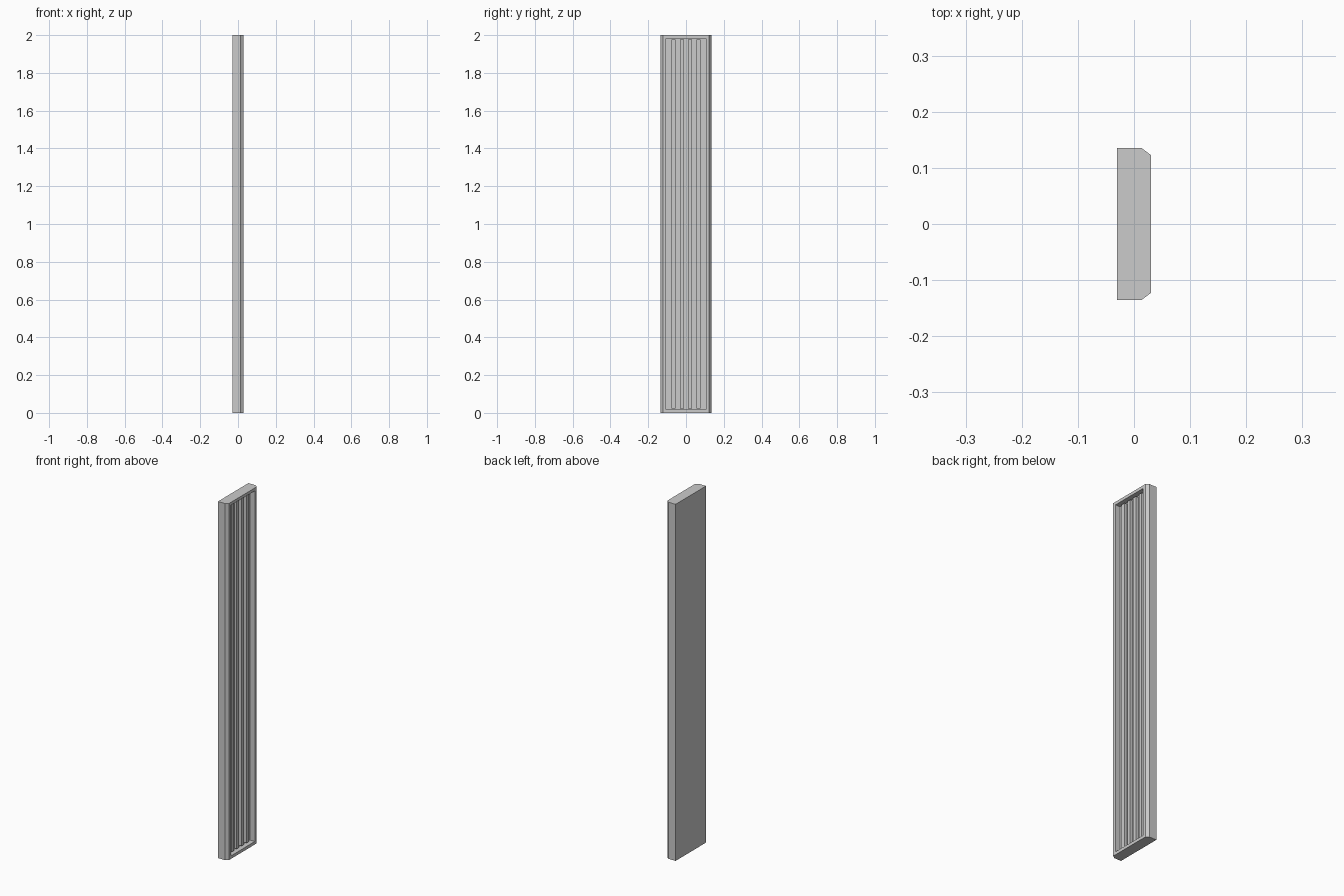
import bpy, bmesh

if "Cube" in bpy.data.objects:
    bpy.data.objects.remove(bpy.data.objects["Cube"])

H, HALF_X, HALF_Y = 2.0, 0.03, 0.135
FLOOR_X, RIB_X = 0.0, 0.015
BORDER, CHAMFER_Y = 0.024, 0.123


def finish(name, bm):
    bmesh.ops.recalc_face_normals(bm, faces=bm.faces)
    mesh = bpy.data.meshes.new(name)
    bm.to_mesh(mesh)
    bm.free()
    ob = bpy.data.objects.new(name, mesh)
    bpy.context.collection.objects.link(ob)
    return ob


# Panel: chamfered plan profile extruded up
bm = bmesh.new()
half = [(-HALF_X, HALF_Y), (0.014, HALF_Y), (HALF_X, CHAMFER_Y)]
plan = half + [(x, -y) for x, y in reversed(half)]
base = bm.faces.new([bm.verts.new((x, y, 0)) for x, y in plan])
ext = bmesh.ops.extrude_face_region(bm, geom=[base])["geom"]
bmesh.ops.translate(bm, vec=(0, 0, H), verts=[v for v in ext if isinstance(v, bmesh.types.BMVert)])
bmesh.ops.recalc_face_normals(bm, faces=bm.faces)

# Recess: inset the front face and push it back
front = max(bm.faces, key=lambda f: f.calc_center_median().x)
bmesh.ops.inset_region(bm, faces=[front], thickness=BORDER)
well = bmesh.ops.extrude_discrete_faces(bm, faces=[front])["faces"][0]
bmesh.ops.translate(bm, vec=(FLOOR_X - HALF_X, 0, 0), verts=well.verts)
finish("panel", bm)

# Four vertical ribs evenly spaced inside the recess
width = 2 * (CHAMFER_Y - BORDER)
pitch = width / 9
for i in range(4):
    y = -width / 2 + pitch * (2 * i + 1.5)
    bm = bmesh.new()
    bmesh.ops.create_cube(bm, size=1)
    bmesh.ops.scale(bm, vec=(RIB_X - FLOOR_X + 0.002, pitch, H - 2 * BORDER), verts=bm.verts)
    bmesh.ops.translate(bm, vec=((RIB_X + FLOOR_X - 0.002) / 2, y, H / 2), verts=bm.verts)
    finish(f"rib_{i + 1}", bm)
